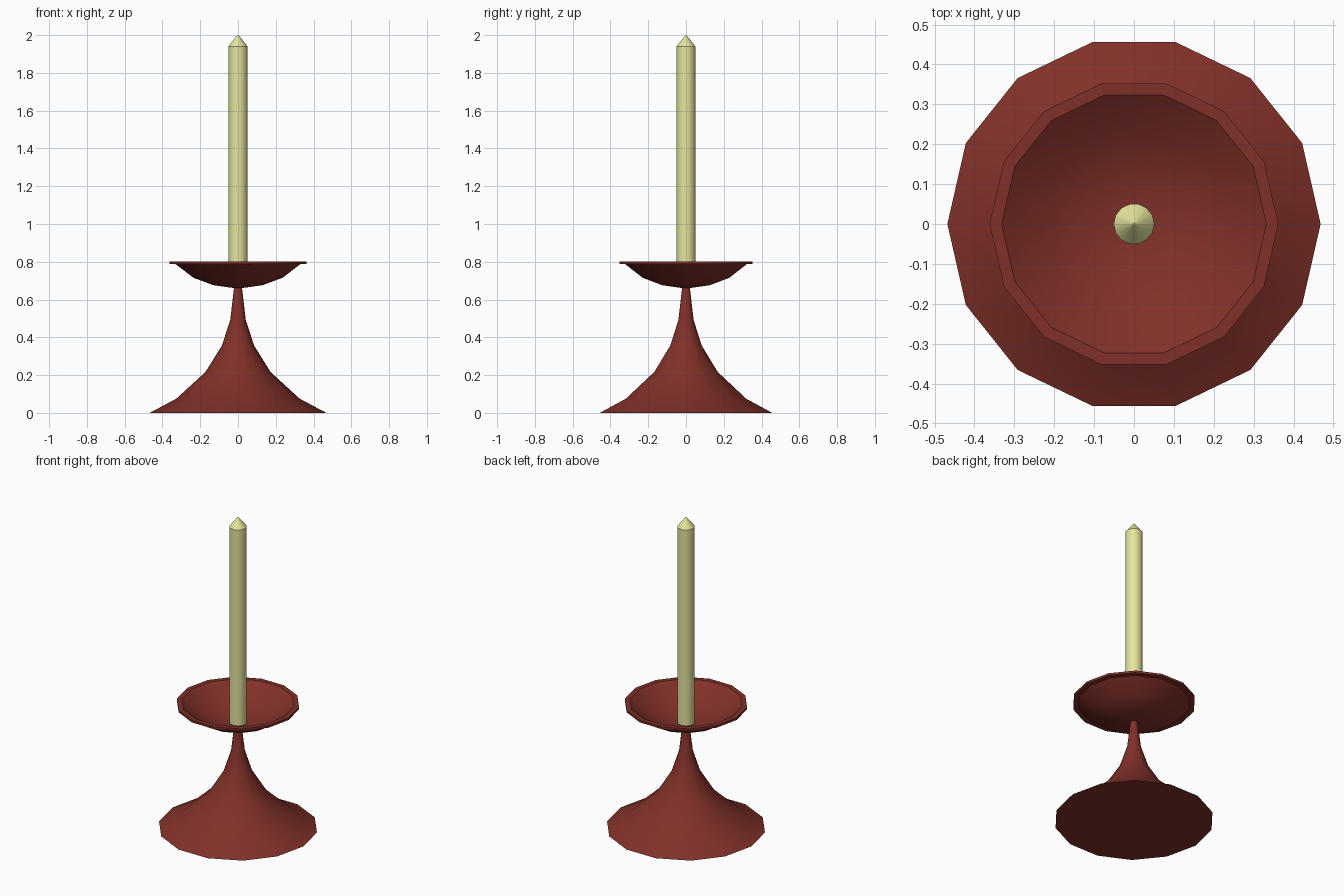
import bpy, bmesh, math

if "Cube" in bpy.data.objects:
    bpy.data.objects.remove(bpy.data.objects["Cube"])

SIDES = 14


def material(name, color):
    m = bpy.data.materials.new(name)
    m.diffuse_color = color
    m.use_nodes = True
    m.node_tree.nodes["Principled BSDF"].inputs["Base Color"].default_value = m.diffuse_color
    return m


def lathe(name, profile, mat, angle=35):
    """Revolve (radius, z) points about z; end rings are capped, radius 0 is a pole."""
    bm = bmesh.new()
    rings = []
    for r, z in profile:
        if r == 0:
            rings.append([bm.verts.new((0, 0, z))] * SIDES)
        else:
            rings.append([bm.verts.new((r * math.cos(math.tau * i / SIDES),
                                        r * math.sin(math.tau * i / SIDES), z))
                          for i in range(SIDES)])
    for a, b in zip(rings, rings[1:]):
        for i in range(SIDES):
            j = (i + 1) % SIDES
            bm.faces.new(list(dict.fromkeys((a[i], a[j], b[j], b[i]))))
    for ring, (r, z) in ((rings[0], profile[0]), (rings[-1], profile[-1])):
        if r > 0:
            bm.faces.new(ring)
    bmesh.ops.recalc_face_normals(bm, faces=bm.faces)
    mesh = bpy.data.meshes.new(name)
    bm.to_mesh(mesh)
    bm.free()
    mesh.materials.append(mat)
    ob = bpy.data.objects.new(name, mesh)
    bpy.context.collection.objects.link(ob)
    bpy.ops.object.select_all(action='DESELECT')
    ob.select_set(True)
    bpy.context.view_layer.objects.active = ob
    bpy.ops.object.shade_smooth_by_angle(angle=math.radians(angle))
    return ob


red = material("red_glaze", (0.22, 0.03, 0.022, 1))
wax = material("wax", (0.78, 0.78, 0.34, 1))

# Flared foot narrowing into the stem
lathe("flared_stem", [(0.468, 0), (0.327, 0.075), (0.172, 0.217), (0.085, 0.357),
                      (0.041, 0.493), (0.021, 0.664)], red)

# Drip bowl: outer underside, flat lip, then inner hollow
lathe("drip_bowl", [(0, 0.658), (0.13, 0.676), (0.235, 0.715), (0.33, 0.787),
                    (0.362, 0.787), (0.362, 0.801), (0.332, 0.801),
                    (0.232, 0.727), (0.128, 0.687), (0, 0.669)], red)

# Candle with a pointed tip
lathe("candle", [(0.051, 0.667), (0.051, 1.94), (0.003, 2.0)], wax)
